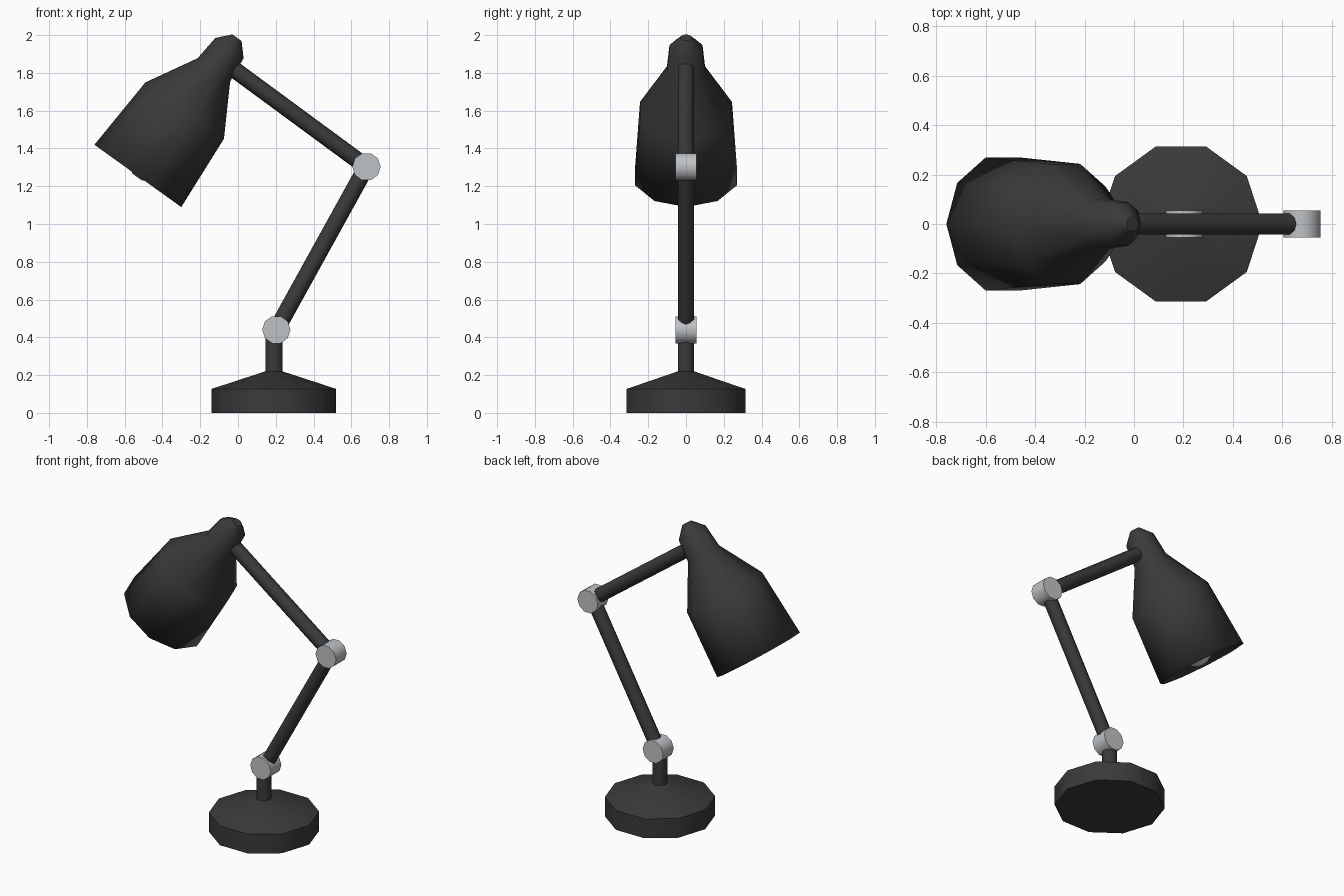
import bpy, bmesh, math
from mathutils import Vector

if "Cube" in bpy.data.objects:
    bpy.data.objects.remove(bpy.data.objects["Cube"])

SIDES = 10


def material(name, rgb):
    m = bpy.data.materials.new(name)
    m.diffuse_color = (*rgb, 1)
    m.use_nodes = True
    m.node_tree.nodes["Principled BSDF"].inputs["Base Color"].default_value = m.diffuse_color
    return m


BLACK = material("charcoal", (0.042, 0.042, 0.042))
METAL = material("light_metal", (0.52, 0.54, 0.56))
GLASS = material("bulb_white", (0.65, 0.65, 0.63))


def lathe(name, origin, axis, profile, mat, cap_start=True, cap_end=True):
    """Ten-sided turned part: profile is (radius, distance along axis)."""
    o, d = Vector(origin), Vector(axis).normalized()
    v = Vector((0, 0, 1)) if abs(d.y) > 0.9 else Vector((0, 1, 0))
    u = v.cross(d)
    bm = bmesh.new()
    rings = []
    for r, t in profile:
        angles = [2 * math.pi * i / SIDES for i in range(SIDES)]
        rings.append([bm.verts.new(o + d * t + u * r * math.cos(a) + v * r * math.sin(a))
                      for a in angles])
    for a, b in zip(rings, rings[1:]):
        for i in range(SIDES):
            j = (i + 1) % SIDES
            bm.faces.new((a[i], a[j], b[j], b[i]))
    if cap_start:
        bm.faces.new(rings[0][::-1])
    if cap_end:
        bm.faces.new(rings[-1])
    bmesh.ops.recalc_face_normals(bm, faces=bm.faces)
    mesh = bpy.data.meshes.new(name)
    bm.to_mesh(mesh)
    bm.free()
    mesh.materials.append(mat)
    ob = bpy.data.objects.new(name, mesh)
    bpy.context.collection.objects.link(ob)
    bpy.ops.object.select_all(action='DESELECT')
    ob.select_set(True)
    bpy.context.view_layer.objects.active = ob
    bpy.ops.object.shade_smooth_by_angle(angle=math.radians(40))
    return ob


def rod(name, a, b, radius, mat):
    a, b = Vector(a), Vector(b)
    return lathe(name, a, b - a, [(radius, 0), (radius, (b - a).length)], mat)


# Pivot points of the arm
LOW, ELBOW, HEAD = (0.203, 0, 0.44), (0.68, 0, 1.303), (-0.05, 0, 1.84)

# Weighted base and stem
lathe("base", (0.19, 0, 0), (0, 0, 1), [(0.33, 0), (0.33, 0.127), (0.045, 0.22)], BLACK)
rod("stem", (0.19, 0, 0.2), (0.19, 0, 0.43), 0.045, BLACK)

# Arms
rod("lower_arm", LOW, ELBOW, 0.044, BLACK)
rod("upper_arm", ELBOW, HEAD, 0.044, BLACK)

# Pivot discs
for name, p in (("lower_joint", LOW), ("elbow_joint", ELBOW)):
    rod(name, (p[0], -0.055, p[2]), (p[0], 0.055, p[2]), 0.075, METAL)

# Shade: open at the mouth, thin walled
MOUTH, AXIS = (-0.53, 0, 1.255), (0.583, 0, 0.813)
shade = lathe("shade", MOUTH, AXIS,
              [(0.283, 0), (0.256, 0.425), (0.106, 0.69), (0.092, 0.832), (0.03, 0.9)],
              BLACK, cap_start=False)
# make the wall normals point outward before thickening
bm = bmesh.new()
bm.from_mesh(shade.data)
bm.normal_update()
tip = max(bm.faces, key=lambda f: f.calc_center_median().dot(Vector(AXIS)))
if tip.normal.dot(Vector(AXIS)) < 0:
    bmesh.ops.reverse_faces(bm, faces=bm.faces)
bm.to_mesh(shade.data)
bm.free()
wall = shade.modifiers.new("wall", 'SOLIDIFY')
wall.thickness = 0.008
wall.offset = -1

# Bulb inside the shade, its tip just reaching the mouth
lathe("bulb", MOUTH, AXIS,
      [(0.03, -0.008), (0.085, 0.025), (0.12, 0.09), (0.12, 0.15), (0.09, 0.23),
       (0.055, 0.32), (0.055, 0.45)], GLASS)
